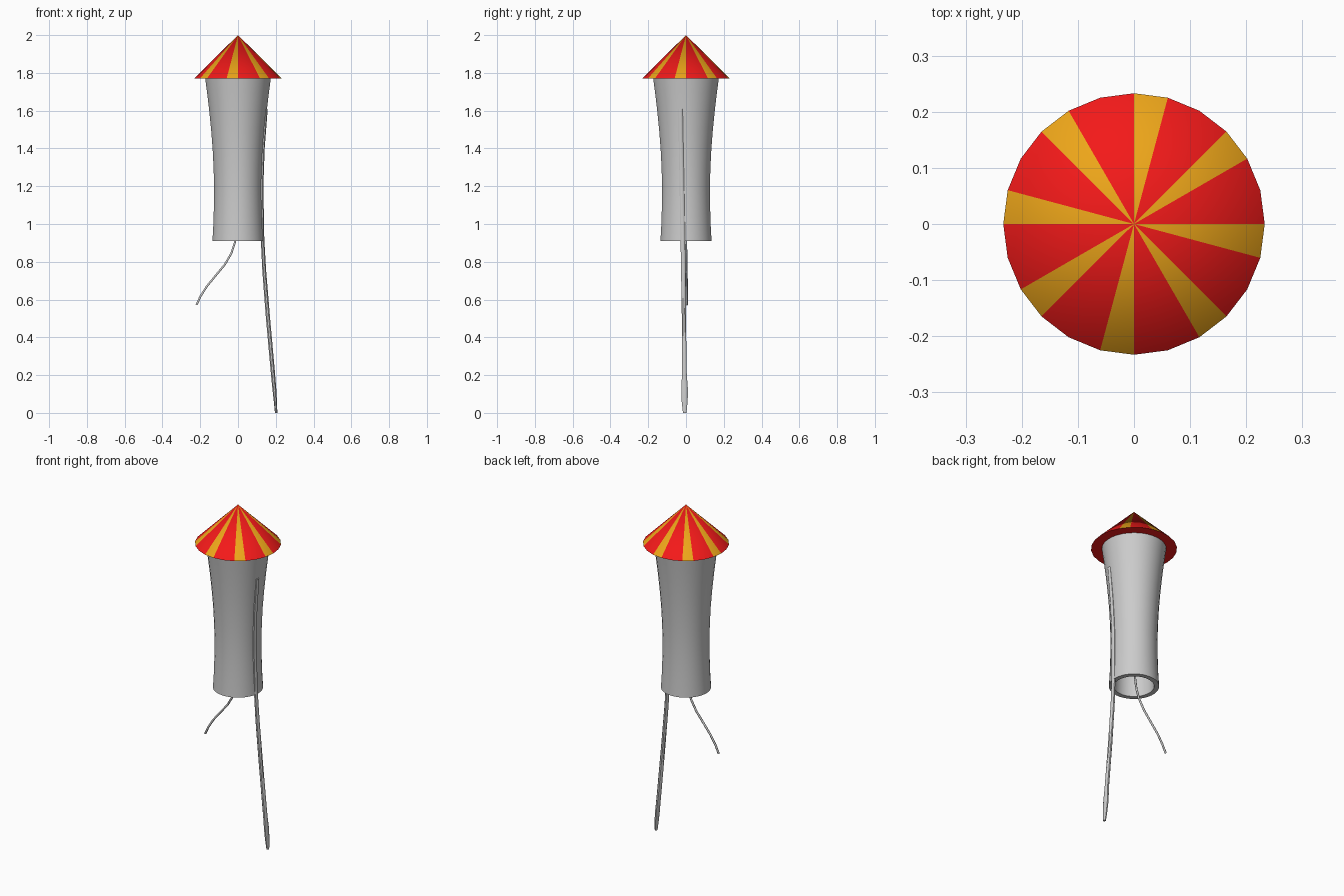
import bpy, bmesh, math
from mathutils import Vector

if "Cube" in bpy.data.objects:
    bpy.data.objects.remove(bpy.data.objects["Cube"])


def material(name, color):
    m = bpy.data.materials.new(name)
    m.diffuse_color = color
    m.use_nodes = True
    m.node_tree.nodes["Principled BSDF"].inputs["Base Color"].default_value = m.diffuse_color
    return m


def finish(name, bm, mats=(), angle=40):
    bm.normal_update()
    me = bpy.data.meshes.new(name)
    bm.to_mesh(me)
    bm.free()
    ob = bpy.data.objects.new(name, me)
    bpy.context.collection.objects.link(ob)
    for m in mats:
        me.materials.append(m)
    bpy.ops.object.select_all(action='DESELECT')
    ob.select_set(True)
    bpy.context.view_layer.objects.active = ob
    bpy.ops.object.shade_smooth_by_angle(angle=math.radians(angle))
    return ob


def loft(name, stations, sides):
    """Skin elliptical rings given as (z, cx, cy, rx, ry), capping both ends."""
    bm = bmesh.new()
    rings = []
    for z, cx, cy, rx, ry in stations:
        ring = []
        for i in range(sides):
            a = 2 * math.pi * (i + 0.5) / sides
            ring.append(bm.verts.new((cx + rx * math.cos(a), cy + ry * math.sin(a), z)))
        rings.append(ring)
    for lo, hi in zip(rings, rings[1:]):
        for i in range(sides):
            j = (i + 1) % sides
            bm.faces.new((lo[i], lo[j], hi[j], hi[i]))
    bm.faces.new(rings[0][::-1])
    bm.faces.new(rings[-1])
    bmesh.ops.recalc_face_normals(bm, faces=bm.faces)
    return finish(name, bm)


# Striped nose cone: every third of 24 wedges is yellow, red underside
red = material("red", (0.9, 0.01, 0.01, 1))
yellow = material("yellow", (0.85, 0.38, 0.01, 1))
N, R, Z = 24, 0.233, 1.77
bm = bmesh.new()
tip = bm.verts.new((0, 0, 2))
rim = [bm.verts.new((R * math.cos(2 * math.pi * i / N), R * math.sin(2 * math.pi * i / N), Z))
       for i in range(N)]
for i in range(N):
    f = bm.faces.new((rim[i], rim[(i + 1) % N], tip))
    f.material_index = 1 if i % 3 == 2 else 0
bm.faces.new(rim[::-1])
finish("nose_cone", bm, (red, yellow))

# Waisted tube body with a recess in its base
profile = [(1.05, 0.105), (0.91, 0.109), (0.91, 0.136), (1.0, 0.131), (1.1, 0.128),
           (1.2, 0.127), (1.3, 0.13), (1.4, 0.135), (1.5, 0.143), (1.6, 0.153),
           (1.7, 0.165), (1.775, 0.175)]
loft("body_tube", [(z, 0, 0, r, r) for z, r in profile], 32)

# Guide stick: runs up the side of the tube, paddle-shaped near the foot
loft("guide_stick", [
    (0.0, 0.202, -0.007, 0.007, 0.010),
    (0.06, 0.198, -0.007, 0.009, 0.017),
    (0.12, 0.193, -0.007, 0.011, 0.019),
    (0.22, 0.184, -0.009, 0.012, 0.013),
    (0.50, 0.159, -0.011, 0.012, 0.012),
    (0.75, 0.139, -0.014, 0.011, 0.013),
    (0.92, 0.130, -0.017, 0.010, 0.013),
    (1.20, 0.125, -0.022, 0.010, 0.013),
    (1.40, 0.133, -0.026, 0.009, 0.013),
    (1.61, 0.149, -0.029, 0.009, 0.012)], 8)

# Fuse: thin bent cord hanging out of the recess
path = [(0, 0, 1.05), (-0.008, 0, 0.96), (-0.017, 0, 0.90), (-0.035, 0.001, 0.845),
        (-0.07, 0.002, 0.785), (-0.12, 0.003, 0.725), (-0.165, 0.004, 0.67),
        (-0.198, 0.004, 0.618), (-0.22, 0.005, 0.572)]
curve = bpy.data.curves.new("fuse", 'CURVE')
curve.dimensions = '3D'
curve.bevel_depth = 0.006
curve.bevel_resolution = 1
curve.use_fill_caps = True
spline = curve.splines.new('POLY')
spline.points.add(len(path) - 1)
for p, co in zip(spline.points, path):
    p.co = (*co, 1)
spline.use_smooth = True
bpy.context.collection.objects.link(bpy.data.objects.new("fuse", curve))
